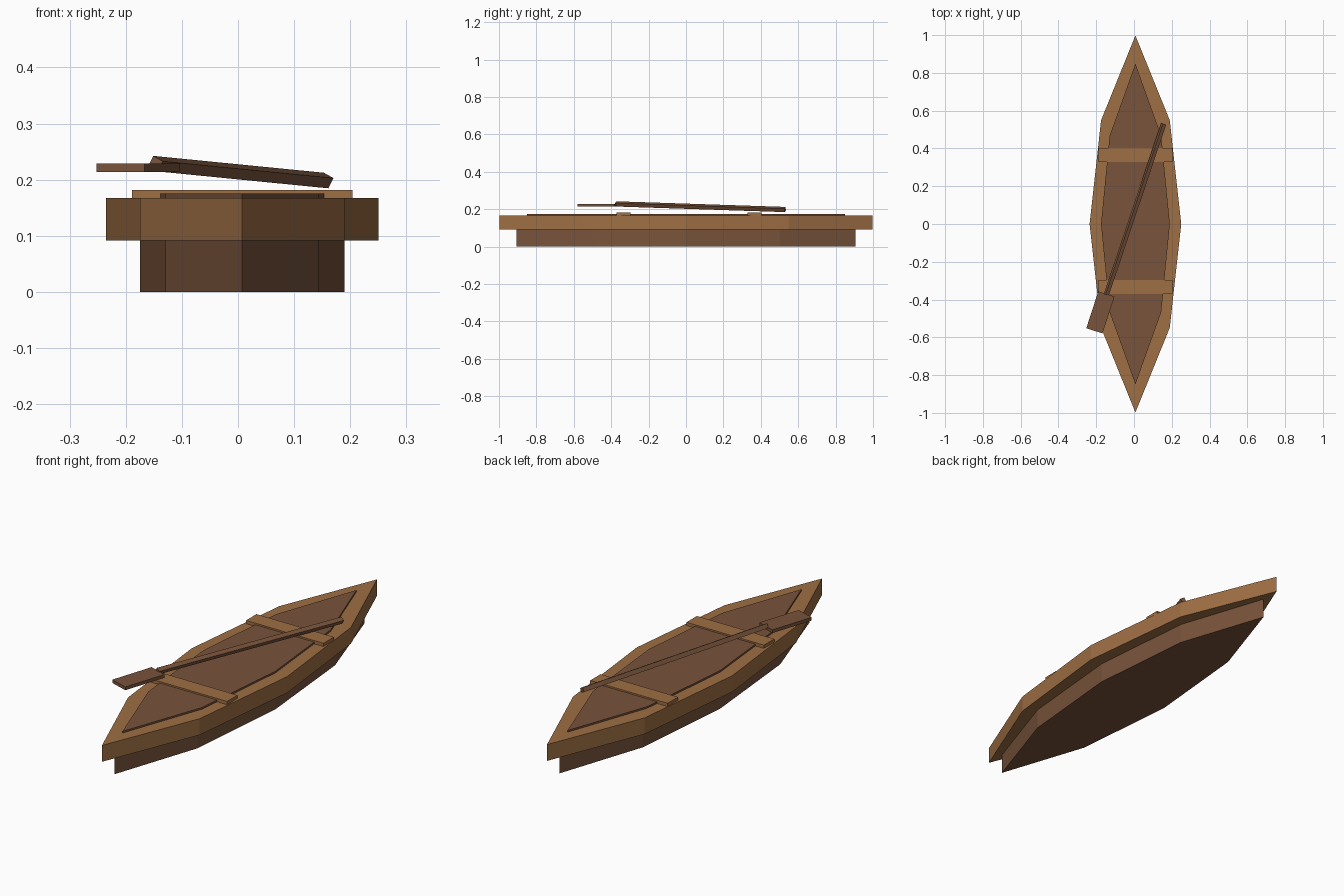
import bpy
import bmesh
from math import radians
from mathutils import Matrix, Vector

default = bpy.data.objects.get("Cube")
if default:
    bpy.data.objects.remove(default)

CX = 0.0075  # hull centre line


def material(name, rgb):
    mat = bpy.data.materials.new(name)
    mat.use_nodes = True
    mat.diffuse_color = (*rgb, 1)
    mat.node_tree.nodes["Principled BSDF"].inputs["Base Color"].default_value = (*rgb, 1)
    return mat


light_wood = material("light wood", (0.345, 0.159, 0.058))
dark_wood = material("dark wood", (0.188, 0.087, 0.043))


def add_object(name, bm, mat):
    bmesh.ops.recalc_face_normals(bm, faces=bm.faces)
    mesh = bpy.data.meshes.new(name)
    bm.to_mesh(mesh)
    bm.free()
    mesh.materials.append(mat)
    obj = bpy.data.objects.new(name, mesh)
    bpy.context.collection.objects.link(obj)
    return obj


def boat_slab(name, half_width, half_length, z0, z1, mat):
    """Pointed eight-sided outline, extruded upwards."""
    w, l = half_width, half_length
    side = [(0, -l), (0.75 * w, -0.55 * l), (w, 0), (0.75 * w, 0.55 * l)]
    outline = side + [(-x, -y) for x, y in side]
    bm = bmesh.new()
    base = bm.faces.new([bm.verts.new((CX + x, y, z0)) for x, y in outline])
    top = bmesh.ops.extrude_face_region(bm, geom=[base])["geom"]
    verts = [g for g in top if isinstance(g, bmesh.types.BMVert)]
    bmesh.ops.translate(bm, verts=verts, vec=(0, 0, z1 - z0))
    return add_object(name, bm, mat)


def box(name, size, matrix, mat):
    bm = bmesh.new()
    bmesh.ops.create_cube(bm, size=1)
    bmesh.ops.transform(bm, matrix=matrix @ Matrix.Diagonal((*size, 1)), verts=bm.verts)
    return add_object(name, bm, mat)


# Hull layers
boat_slab("lower_hull", 0.182, 0.907, 0, 0.092, dark_wood)
boat_slab("gunwale", 0.2425, 0.998, 0.092, 0.167, light_wood)
boat_slab("inner_floor", 0.182, 0.849, 0.160, 0.175, dark_wood)

# Cross seats
for name, y in (("front_seat", -0.333), ("rear_seat", 0.366)):
    box(name, (0.393, 0.075, 0.022), Matrix.Translation((CX, y, 0.171)), light_wood)

# Paddle shaft: square bar, tilted and rolled about its own length
start, end = Vector((-0.147, -0.375, 0.2285)), Vector((0.157, 0.53, 0.1985))
along = (end - start).normalized()
across = along.cross(Vector((0, 0, 1))).normalized()
up = across.cross(along)
turn = Matrix((across, along, up)).transposed().to_4x4()
roll = Matrix.Rotation(radians(28), 4, "Y")
place = Matrix.Translation((start + end) / 2) @ turn @ roll
box("paddle_shaft", (0.0205, (end - start).length, 0.0205), place, dark_wood)

# Paddle blade
place = Matrix.Translation((-0.178, -0.468, 0.2215)) @ Matrix.Rotation(radians(-18), 4, "Z")
box("paddle_blade", (0.09, 0.205, 0.015), place, dark_wood)
